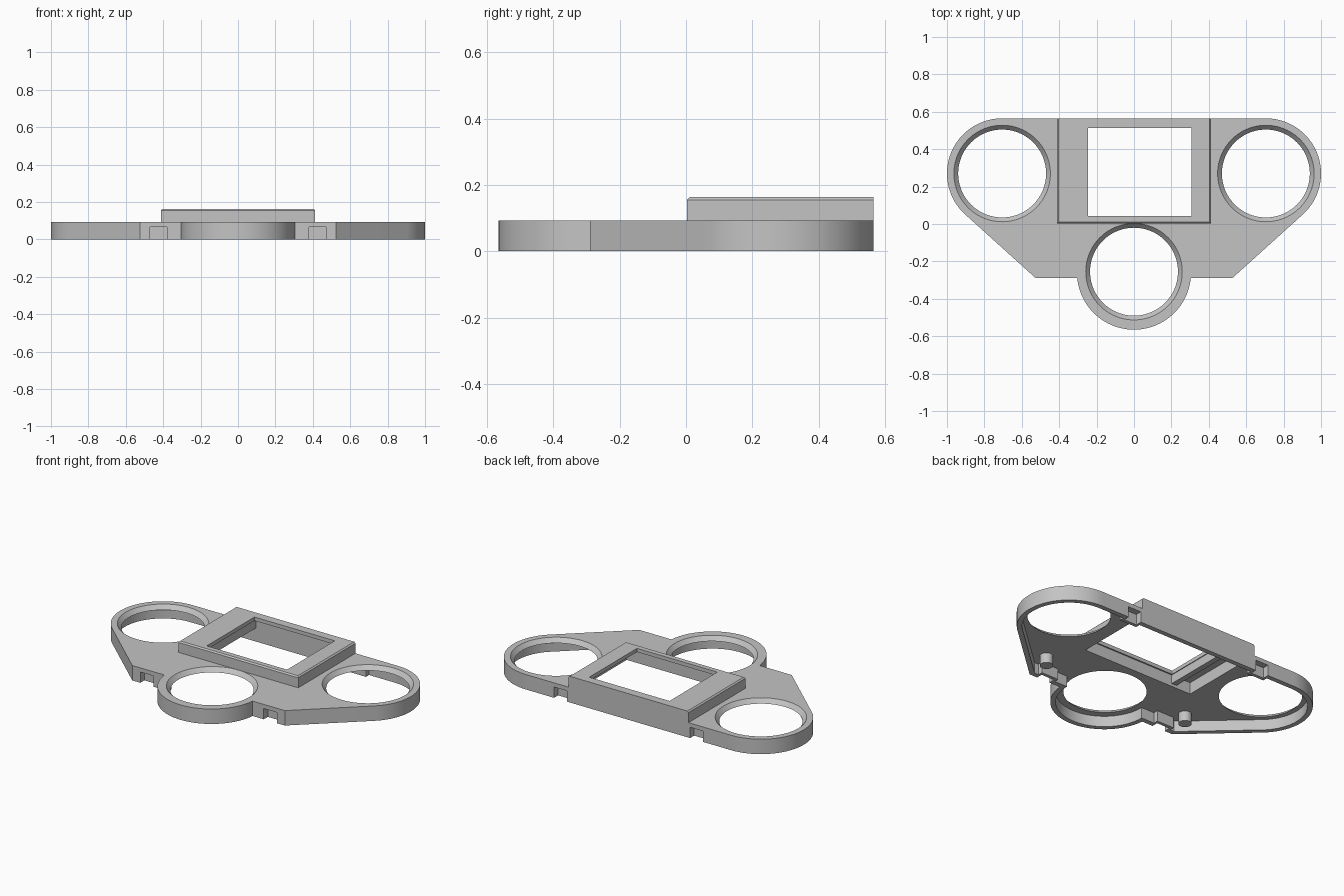
import bpy, bmesh
from math import sin, cos, pi, atan2, acos, asin, hypot

if "Cube" in bpy.data.objects:
    bpy.data.objects.remove(bpy.data.objects["Cube"], do_unlink=True)

grey = bpy.data.materials.new("plain grey")
grey.use_nodes = True
grey.diffuse_color = (0.55, 0.55, 0.55, 1)
grey.node_tree.nodes["Principled BSDF"].inputs["Base Color"].default_value = (0.55, 0.55, 0.55, 1)

HEIGHT, CEILING, WALL, BACK, FRONT = 0.093, 0.067, 0.03, 0.565, -0.29
SIDE_X, SIDE_Y, SIDE_R = 0.705, 0.27, 0.295
RING_Y, RING_R = -0.26, 0.305


def finish(name, bm):
    bmesh.ops.recalc_face_normals(bm, faces=bm.faces)
    mesh = bpy.data.meshes.new(name)
    bm.to_mesh(mesh)
    bm.free()
    mesh.materials.append(grey)
    obj = bpy.data.objects.new(name, mesh)
    bpy.context.collection.objects.link(obj)
    return obj


def prism(name, points, z0, z1):
    bm = bmesh.new()
    face = bm.faces.new([bm.verts.new((x, y, z0)) for x, y in points])
    up = bmesh.ops.extrude_face_region(bm, geom=[face])["geom"]
    bmesh.ops.translate(bm, verts=[g for g in up if isinstance(g, bmesh.types.BMVert)], vec=(0, 0, z1 - z0))
    return finish(name, bm)


def box(name, x0, x1, y0, y1, z0, z1):
    return prism(name, [(x0, y0), (x1, y0), (x1, y1), (x0, y1)], z0, z1)


def cone(name, x, y, r0, r1, z0, z1, sides=96):
    bm = bmesh.new()
    bmesh.ops.create_cone(bm, cap_ends=True, segments=sides, radius1=r0, radius2=r1, depth=z1 - z0)
    bmesh.ops.translate(bm, verts=bm.verts, vec=(x, y, (z0 + z1) / 2))
    return finish(name, bm)


def combine(body, tool, operation):
    bpy.context.view_layer.objects.active = body
    mod = body.modifiers.new("combine", "BOOLEAN")
    mod.operation, mod.solver, mod.object = operation, "EXACT", tool
    bpy.ops.object.modifier_apply(modifier=mod.name)
    bpy.data.objects.remove(tool, do_unlink=True)


def arc(x, y, r, a0, a1, n):
    return [(x + r * cos(a0 + (a1 - a0) * i / n), y + r * sin(a0 + (a1 - a0) * i / n)) for i in range(n + 1)]


def outline(inset):
    """Mirrored plan: front ring, flat front edges, slanted sides, round ends."""
    dx, dy = 0.525 - SIDE_X, FRONT - SIDE_Y
    slant = atan2(dy, dx) + acos(SIDE_R / hypot(dx, dy))
    r, ring, y = SIDE_R - inset, RING_R - inset, FRONT + inset
    corner_x = SIDE_X + (r - (y - SIDE_Y) * sin(slant)) / cos(slant)
    half = arc(0, RING_Y, ring, -pi / 2, asin((y - RING_Y) / ring), 24)
    half += [(corner_x, y)] + arc(SIDE_X, SIDE_Y, r, slant, pi / 2, 40)
    return half + [(-x, y) for x, y in reversed(half[1:])]


# Hollow base shell, open underneath
body = prism("panel_body", outline(0), 0, HEIGHT)
combine(body, prism("cavity", outline(WALL), -0.1, CEILING), "DIFFERENCE")

# Tapered round openings
for x, y in ((-SIDE_X, SIDE_Y), (SIDE_X, SIDE_Y), (0, -0.255)):
    slope = (0.258 - 0.235) / (HEIGHT - CEILING)
    combine(body, cone("opening", x, y, 0.235 - 0.01 * slope, 0.258 + 0.01 * slope,
                       CEILING - 0.01, HEIGHT + 0.01), "DIFFERENCE")

# Raised screen housing, chamfered on the front and both sides
housing = box("housing", -0.413, 0.413, 0.003, BACK, 0.08, 0.163)
bm = bmesh.new()
bm.from_mesh(housing.data)
edges = [e for e in bm.edges if all(v.co.z > 0.16 for v in e.verts)
         and not all(v.co.y > 0.5 for v in e.verts)]
bmesh.ops.bevel(bm, geom=edges, offset=0.008, segments=1, affect="EDGES")
bm.to_mesh(housing.data)
bm.free()
combine(body, housing, "UNION")
combine(body, box("housing_cavity", -0.385, 0.385, 0.033, BACK - WALL, 0.03, 0.14), "DIFFERENCE")
combine(body, box("window", -0.245, 0.308, 0.042, 0.512, 0.1, 0.2), "DIFFERENCE")

# Pockets in the front and back walls, open from below
for side in (-1, 1):
    for x, edge, inward in ((0.425, FRONT, 1), (0.468, BACK, -1)):
        c = side * x
        near, far = sorted((edge + inward * 0.01, edge + inward * 0.06))
        combine(body, box("pocket_block", c - 0.06, c + 0.06, near, far, 0, 0.08), "UNION")
        near, far = sorted((edge - inward * 0.05, edge + inward * 0.04))
        combine(body, box("pocket", c - 0.045, c + 0.045, near, far, -0.1, CEILING), "DIFFERENCE")

# Pegs under the plate
for side, label in ((1, "left"), (-1, "right")):
    peg = cone(label + "_peg", side * 0.51, -0.16, 0.038, 0.038, 0.005, 0.08, 32)

# Rib beside the window, inside the housing
box("window_rib", -0.285, -0.25, 0.02, 0.55, 0.085, 0.145)

for obj in bpy.context.scene.objects:
    if obj.type == "MESH":
        bpy.ops.object.select_all(action="DESELECT")
        obj.select_set(True)
        bpy.context.view_layer.objects.active = obj
        bpy.ops.object.shade_smooth_by_angle(angle=pi / 6)
